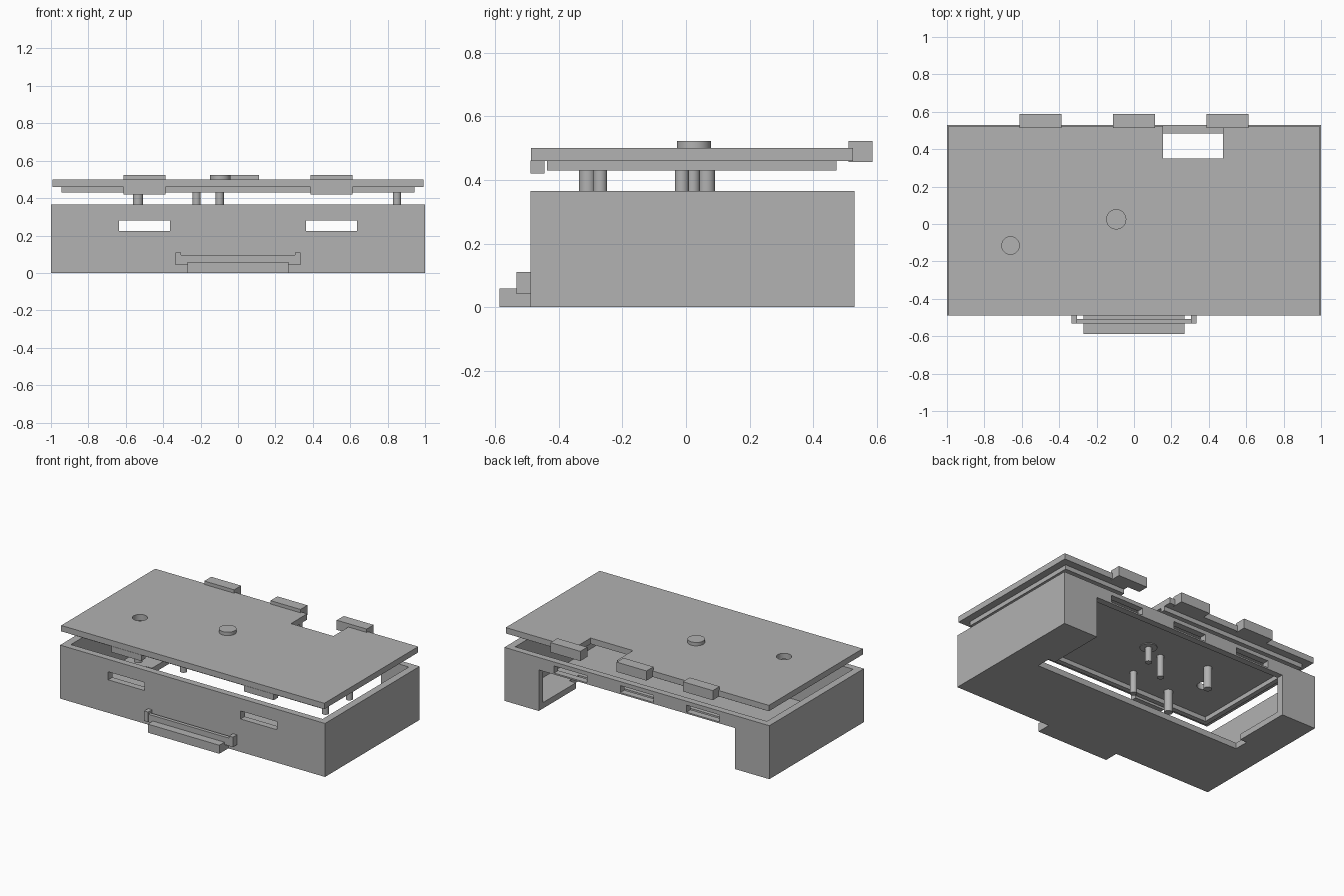
import bpy
import math

old = bpy.data.objects.get("Cube")
if old:
    bpy.data.objects.remove(old, do_unlink=True)

grey = bpy.data.materials.new("plain grey")
grey.use_nodes = True
colour = (0.445, 0.445, 0.445, 1)
grey.diffuse_color = colour
grey.node_tree.nodes["Principled BSDF"].inputs["Base Color"].default_value = colour


def box(name, x, y, z):
    """Box spanning the given (low, high) ranges."""
    bpy.ops.mesh.primitive_cube_add(size=1)
    ob = bpy.context.object
    ob.name = name
    for v in ob.data.vertices:
        v.co = [lo + (hi - lo) * (c + 0.5) for c, (lo, hi) in zip(v.co, (x, y, z))]
    ob.data.materials.append(grey)
    return ob


def cylinder(name, x, y, radius, z):
    bpy.ops.mesh.primitive_cylinder_add(
        vertices=32, radius=radius, depth=z[1] - z[0], location=(x, y, sum(z) / 2))
    ob = bpy.context.object
    ob.name = name
    ob.data.materials.append(grey)
    bpy.ops.object.shade_smooth_by_angle(angle=math.radians(40))
    return ob


def cut(target, *cutters):
    for c in cutters:
        c.hide_render = True
        mod = target.modifiers.new("cut", 'BOOLEAN')
        mod.operation = 'DIFFERENCE'
        mod.solver = 'EXACT'
        mod.object = c
        bpy.context.view_layer.objects.active = target
        bpy.ops.object.modifier_apply(modifier=mod.name)
        bpy.data.objects.remove(c, do_unlink=True)


def span(centre, half):
    return (centre - half, centre + half)


# Hollow case, open at the top
case = box("case", (-1, 1), (-0.49, 0.53), (0, 0.365))
cut(case, box("cavity", (-0.95, 0.95), (-0.445, 0.485), (0.04, 0.5)))

# Opening through the floor and the lower back wall
cut(case,
    box("rear_opening", (-0.74, 0.74), (0.08, 0.7), (-0.1, 0.28)),
    box("floor_opening", (-0.79, 0.79), (0.03, 0.13), (-0.1, 0.1)))

# Latch slots in the front and back walls
for x in (-0.5, 0.5):
    cut(case, box("front_slot", span(x, 0.137), (-0.6, -0.4), (0.225, 0.28)))
for x in (-0.5, 0, 0.5):
    cut(case, box("back_slot", span(x, 0.125), (0.4, 0.6), (0.29, 0.338)))

# Front bracket and shelf
box("front_shelf", (-0.27, 0.27), (-0.587, -0.489), (0, 0.058))
box("bracket_bar", (-0.335, 0.335), (-0.532, -0.508), (0.042, 0.095))
for side in (-1, 1):
    box("bracket_post", span(side * 0.32, 0.015), (-0.533, -0.489), (0.042, 0.11))

# Raised lid with a notch and a round hole
notch_x, notch_y = (0.155, 0.475), (0.35, 0.7)
lid = box("lid", (-0.993, 0.993), (-0.488, 0.525), (0.46, 0.5))
cut(lid,
    box("notch", notch_x, notch_y, (0.4, 0.6)),
    cylinder("hole", -0.66, -0.115, 0.047, (0.4, 0.6)))

# Lip under the lid
lip = box("lid_lip", (-0.943, 0.943), (-0.438, 0.473), (0.43, 0.461))
cut(lip,
    box("lip_inside", (-0.91, 0.91), (-0.405, 0.44), (0.4, 0.6)),
    box("lip_notch", notch_x, notch_y, (0.4, 0.6)))

# Lid latches
for x in (-0.5, 0.5):
    box("front_latch", span(x, 0.113), (-0.49, -0.445), (0.42, 0.461))
for x in (-0.5, 0, 0.5):
    box("back_latch", span(x, 0.113), (0.512, 0.587), (0.457, 0.523))

# Button with its stem
cylinder("button", -0.095, 0.025, 0.054, (0.455, 0.523))
cylinder("button_stem", -0.098, 0.022, 0.022, (0.355, 0.465))

# Pins hanging from the lid
for x, y, r in ((-0.535, -0.31, 0.027), (-0.535, 0.065, 0.027), (-0.222, -0.27, 0.022),
                (-0.222, -0.013, 0.022), (0.85, -0.27, 0.022), (0.85, -0.013, 0.022)):
    cylinder("lid_pin", x, y, r, (0.31, 0.465))
